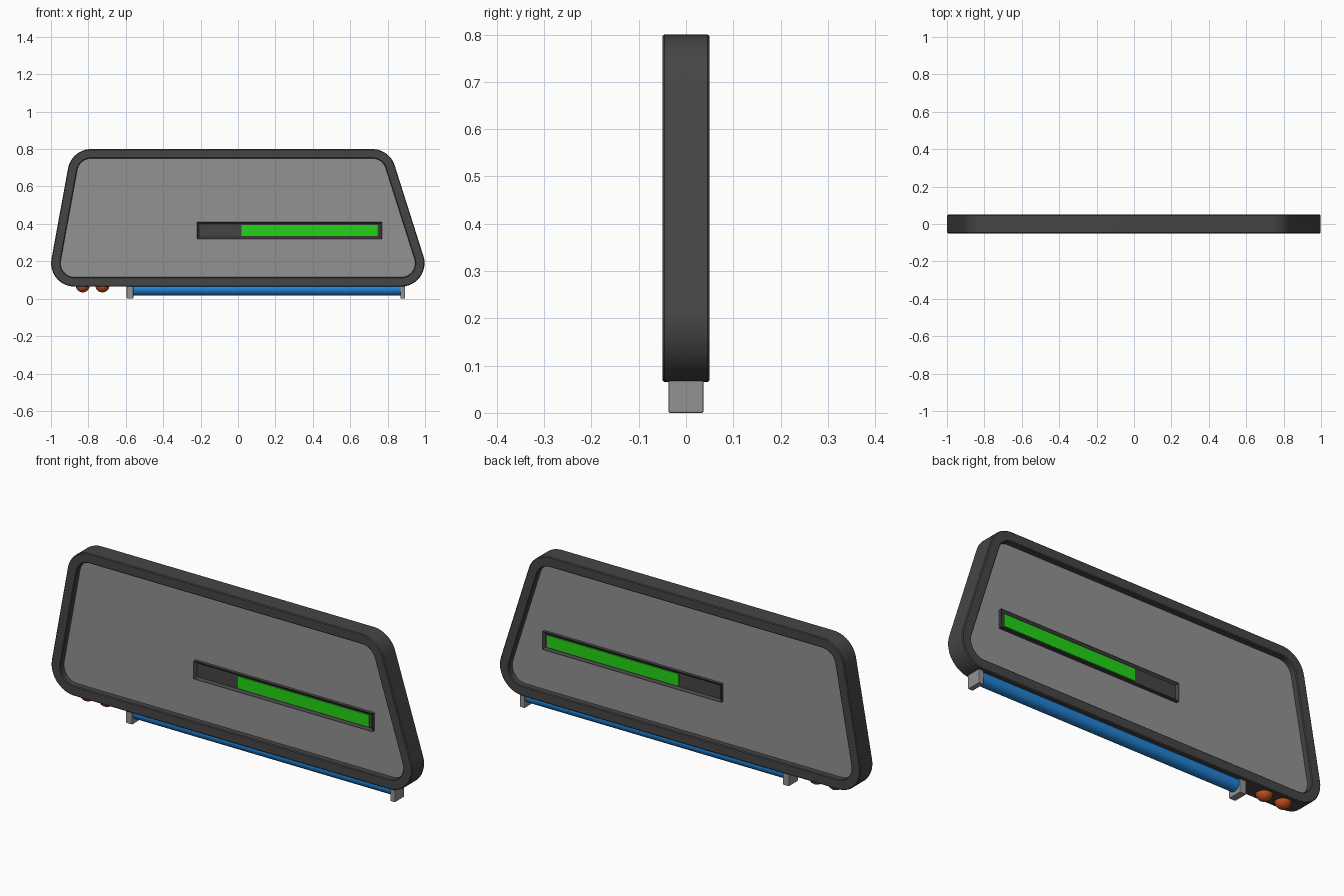
import bpy, bmesh, math
from mathutils import Vector

old = bpy.data.objects.get("Cube")
if old:
    bpy.data.objects.remove(old)


def material(name, r, g, b):
    m = bpy.data.materials.new(name)
    m.use_nodes = True
    m.diffuse_color = (r, g, b, 1)
    m.node_tree.nodes["Principled BSDF"].inputs["Base Color"].default_value = (r, g, b, 1)
    return m


DARK = material("dark_grey", 0.06, 0.06, 0.06)
GREY = material("mid_grey", 0.29, 0.29, 0.29)
GREEN = material("bright_green", 0.017, 0.66, 0.008)
BLUE = material("blue", 0.016, 0.23, 0.68)
ORANGE = material("burnt_orange", 0.55, 0.08, 0.015)


def finish(bm, name, mat, smooth=True):
    bmesh.ops.recalc_face_normals(bm, faces=bm.faces)
    mesh = bpy.data.meshes.new(name)
    bm.to_mesh(mesh)
    bm.free()
    mesh.materials.append(mat)
    ob = bpy.data.objects.new(name, mesh)
    bpy.context.collection.objects.link(ob)
    if smooth:
        bpy.ops.object.select_all(action='DESELECT')
        ob.select_set(True)
        bpy.context.view_layer.objects.active = ob
        bpy.ops.object.shade_smooth_by_angle(angle=math.radians(35))
    return ob


def box(name, mat, x0, x1, half_y, z0, z1, bevel=0.0, recess=None):
    bm = bmesh.new()
    bmesh.ops.create_cube(bm, size=1)
    for v in bm.verts:
        v.co = ((x0 + x1) / 2 + v.co.x * (x1 - x0), v.co.y * 2 * half_y,
                (z0 + z1) / 2 + v.co.z * (z1 - z0))
    if recess:
        bm.normal_update()
        ends = [f for f in bm.faces if abs(f.normal.y) > 0.9]
        bmesh.ops.inset_individual(bm, faces=ends, thickness=recess[0], depth=-recess[1])
    if bevel:
        bmesh.ops.bevel(bm, geom=bm.edges[:], offset=bevel, segments=2, profile=0.5,
                        affect='EDGES')
    return finish(bm, name, mat, False)


# Lopsided trapezoid outline with rounded corners, in x and z
CORNERS = [Vector(c) for c in ((-1.024, 0.065), (1.043, 0.065), (0.81, 0.8), (-0.89, 0.8))]
RADIUS = 0.125
STEPS = 12


def outline(radius):
    """Rounded outline; a smaller radius gives a parallel, inner one."""
    points = []
    for i, corner in enumerate(CORNERS):
        a = (corner - CORNERS[i - 1]).normalized()
        b = (CORNERS[(i + 1) % 4] - corner).normalized()
        n1, n2 = Vector((a.y, -a.x)), Vector((b.y, -b.x))
        centre = corner - RADIUS * (n1 + n2) / (1 + n1.dot(n2))
        start = math.atan2(n1.y, n1.x)
        turn = math.acos(n1.dot(n2))
        for s in range(STEPS + 1):
            t = start + turn * s / STEPS
            points.append(centre + radius * Vector((math.cos(t), math.sin(t))))
    return points


def rings(bm, profile):
    return [[bm.verts.new((p.x, y, p.y)) for p in outline(r)] for r, y in profile]


def bridge(bm, a, b):
    for i in range(len(a)):
        j = (i + 1) % len(a)
        bm.faces.new((a[i], a[j], b[j], b[i]))


# Outer frame: chamfered section swept round the outline
half = [(0.125, 0.046), (0.121, 0.05), (0.079, 0.05), (0.075, 0.046)]
section = half + [(r, -y) for r, y in reversed(half)]
bm = bmesh.new()
loops = rings(bm, section)
for k, loop in enumerate(loops):
    bridge(bm, loop, loops[(k + 1) % len(loops)])
finish(bm, "frame", DARK)

# Recessed panel filling the frame
bm = bmesh.new()
front, back = rings(bm, [(0.08, -0.02), (0.08, 0.02)])
bridge(bm, front, back)
bm.faces.new(front)
bm.faces.new(back)
finish(bm, "panel", GREY)

# Level gauge, seen from both faces
box("gauge_housing", DARK, -0.22, 0.77, 0.036, 0.32, 0.41, recess=(0.015, 0.01))
box("gauge_fill", GREEN, 0.02, 0.747, 0.03, 0.335, 0.395)

# Tube slung below the frame between two brackets
bm = bmesh.new()
bmesh.ops.create_cone(bm, cap_ends=True, segments=32, radius1=0.032, radius2=0.032, depth=1.44)
for v in bm.verts:
    v.co = (0.155 + v.co.z, v.co.y, 0.05 + v.co.x)
finish(bm, "blue_tube", BLUE)
box("right_bracket", GREY, -0.595, -0.56, 0.037, 0, 0.08, bevel=0.003)
box("left_bracket", GREY, 0.868, 0.894, 0.037, 0, 0.08, bevel=0.003)

# Two round buttons on the underside
for i, x in enumerate((-0.83, -0.725)):
    bm = bmesh.new()
    bmesh.ops.create_uvsphere(bm, u_segments=24, v_segments=16, radius=0.038)
    bmesh.ops.translate(bm, verts=bm.verts, vec=(x, 0, 0.072))
    finish(bm, f"button_{i + 1}", ORANGE)
